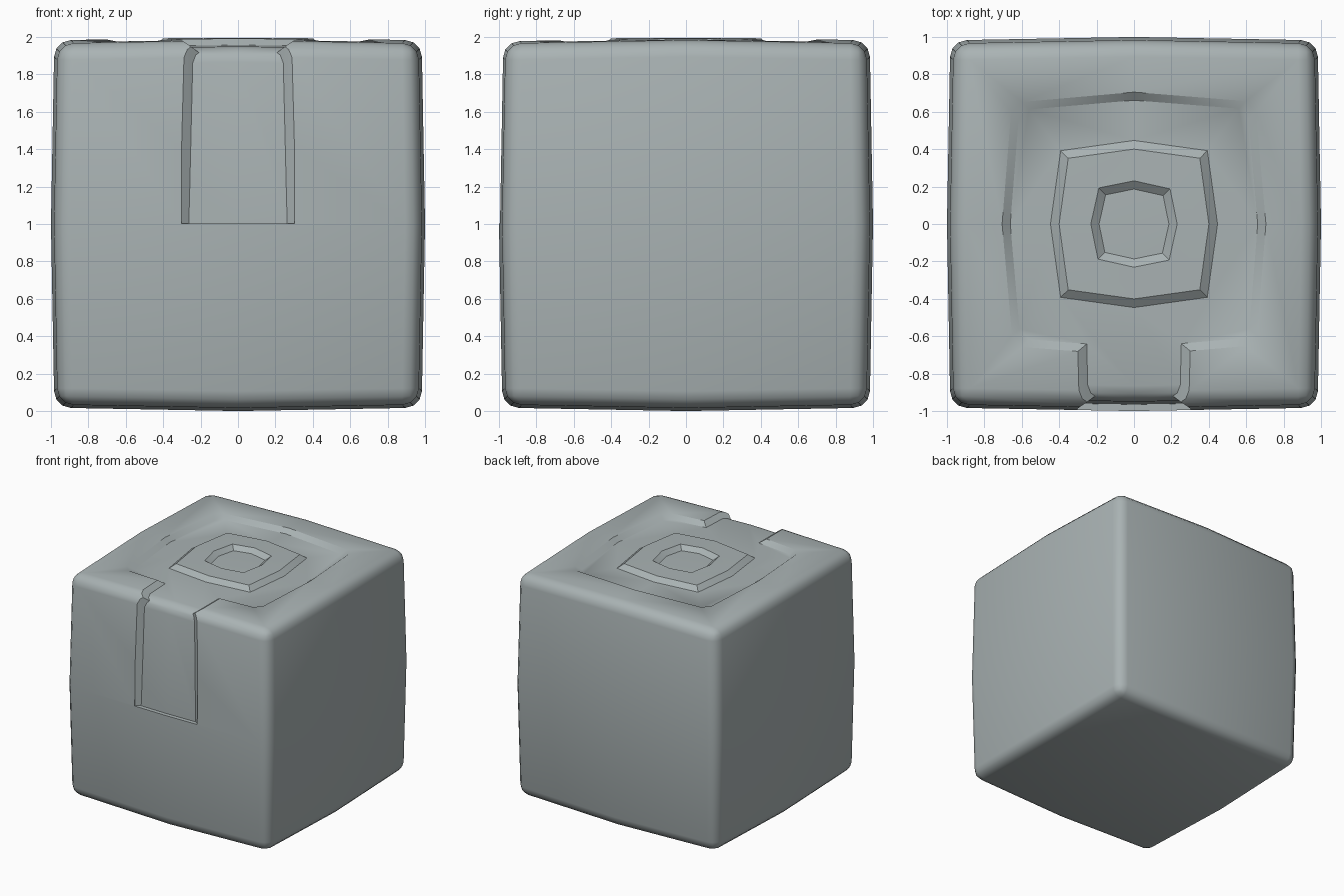
import bpy, bmesh, math

if "Cube" in bpy.data.objects:
    bpy.data.objects.remove(bpy.data.objects["Cube"])

BULGE = 0.018      # how far each face swells towards its middle
SLOPE = 1.3        # run / rise of the groove walls


def finish(name, bm):
    bmesh.ops.recalc_face_normals(bm, faces=bm.faces)
    me = bpy.data.meshes.new(name)
    bm.to_mesh(me)
    bm.free()
    ob = bpy.data.objects.new(name, me)
    bpy.context.collection.objects.link(ob)
    return ob


def bulged_box(name, half, radius):
    """Rounded box whose faces swell outwards to their centre lines."""
    bm = bmesh.new()
    bmesh.ops.create_cube(bm, size=2 * half)
    bmesh.ops.bevel(bm, geom=bm.edges[:], offset=radius, segments=3,
                    profile=0.5, affect='EDGES')
    for n in ((1, 0, 0), (0, 1, 0), (0, 0, 1)):
        bmesh.ops.bisect_plane(bm, geom=bm.verts[:] + bm.edges[:] + bm.faces[:],
                               plane_co=(0, 0, 0), plane_no=n)
    for v in bm.verts:
        x, y, z = v.co
        ax, ay, az = abs(x), abs(y), abs(z)
        v.co = (x * (1 - BULGE * (ay + az)),
                y * (1 - BULGE * (ax + az)),
                z * (1 - BULGE * (ax + ay)) + 1)
    return finish(name, bm)


def loft(name, a, b):
    """Solid between two matching loops of points."""
    bm = bmesh.new()
    va = [bm.verts.new(p) for p in a]
    vb = [bm.verts.new(p) for p in b]
    n = len(a)
    bm.faces.new(va)
    bm.faces.new(vb)
    for i in range(n):
        j = (i + 1) % n
        bm.faces.new((va[i], va[j], vb[j], vb[i]))
    return finish(name, bm)


def ring_solid(name, quarter, z_ref, slope, z0, z1):
    """Four-fold outline, exact at z_ref, tapering with height."""
    pts = []
    for k in range(4):
        c, s = round(math.cos(k * math.pi / 2)), round(math.sin(k * math.pi / 2))
        pts += [(x * c - y * s, x * s + y * c) for x, y in quarter]
    r = quarter[0][0]

    def level(z):
        f = 1 + (z - z_ref) * slope / r
        return [(x * f, y * f, z) for x, y in pts]
    return loft(name, level(z0), level(z1))


def boolean(ob, other, op):
    m = ob.modifiers.new(op, 'BOOLEAN')
    m.operation = op
    m.solver = 'EXACT'
    m.object = other
    bpy.context.view_layer.objects.active = ob
    bpy.ops.object.modifier_apply(modifier=m.name)
    bpy.data.objects.remove(other)


# outer body and the inner core that sets the groove floor
body = bulged_box("body", 1.0, 0.09)
core = bulged_box("core", 0.965, 0.085)

# wide top groove, leaving a raised ring with a pocket in its middle
groove = ring_solid("groove", [(.70, 0), (.66, .605), (.605, .665)], 1.983, SLOPE, 1.92, 2.1)
island = ring_solid("island", [(.40, 0), (.345, .345)], 1.993, -SLOPE, 1.90, 2.12)
pocket = ring_solid("pocket", [(.23, 0), (.195, .19)], 1.995, SLOPE, 1.92, 2.1)
boolean(groove, island, 'DIFFERENCE')
boolean(groove, pocket, 'UNION')

# channel running from the groove over the front edge and down the front
prof = [(.18, .90), (.258, .957), (.302, .987), (.302, 1.1)]
prof = prof + [(-x, d) for x, d in reversed(prof)]
top_channel = loft("top_channel", [(x, -1.12, 1 + d - .004) for x, d in prof],
                   [(x, -.60, 1 + d - .004) for x, d in prof])
front_channel = loft("front_channel", [(x, -d, 1.002) for x, d in prof],
                     [(x, -d, 2.13) for x, d in prof])
boolean(groove, top_channel, 'UNION')
boolean(groove, front_channel, 'UNION')

boolean(groove, core, 'DIFFERENCE')
boolean(body, groove, 'DIFFERENCE')

# single grey material, smooth rounded edges
mat = bpy.data.materials.new("cool_grey")
mat.diffuse_color = (0.40, 0.45, 0.455, 1)
mat.use_nodes = True
mat.node_tree.nodes["Principled BSDF"].inputs["Base Color"].default_value = mat.diffuse_color
body.data.materials.clear()
body.data.materials.append(mat)
for p in body.data.polygons:
    p.material_index = 0
bpy.ops.object.select_all(action='DESELECT')
body.select_set(True)
bpy.context.view_layer.objects.active = body
bpy.ops.object.shade_smooth_by_angle(angle=math.radians(33))
